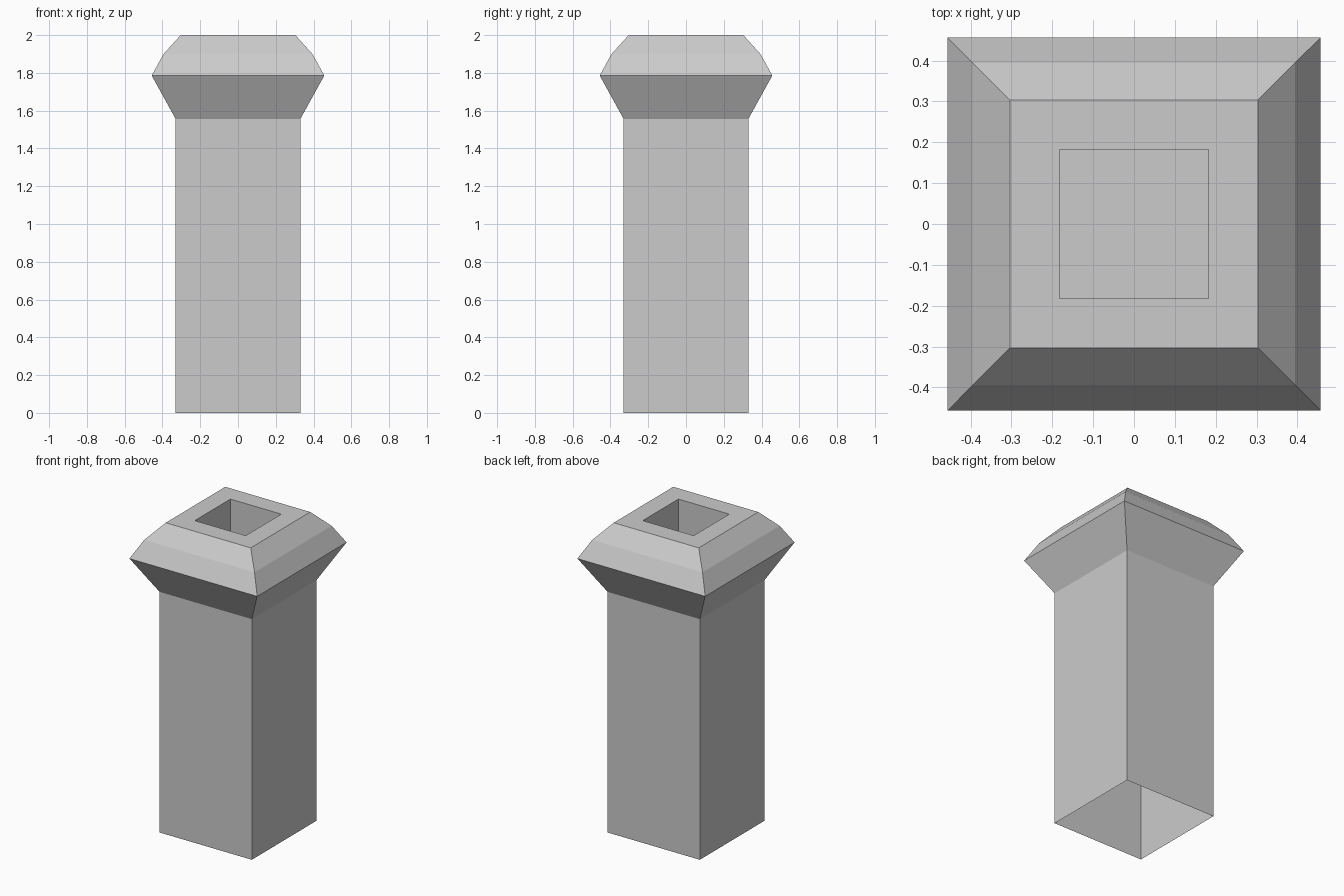
import bpy, bmesh

if "Cube" in bpy.data.objects:
    bpy.data.objects.remove(bpy.data.objects["Cube"])

# Square rings as (half width, height): open foot, shaft, flared cap, rim, recess
PROFILE = [(0.33, 0.0), (0.33, 1.556), (0.457, 1.786), (0.394, 1.90),
           (0.304, 2.0), (0.182, 2.0), (0.182, 1.65)]


def square_ring(bm, half, z):
    return [bm.verts.new((x * half, y * half, z))
            for x, y in ((-1, -1), (1, -1), (1, 1), (-1, 1))]


bm = bmesh.new()
rings = [square_ring(bm, half, z) for half, z in PROFILE]

# Walls between neighbouring rings
for low, high in zip(rings, rings[1:]):
    for i in range(4):
        j = (i + 1) % 4
        bm.faces.new((low[i], low[j], high[j], high[i]))

# Floor of the recess; the underside of the post stays open
bm.faces.new(rings[-1])

mesh = bpy.data.meshes.new("square_post")
bm.to_mesh(mesh)
bm.free()
post = bpy.data.objects.new("square_post", mesh)
bpy.context.collection.objects.link(post)
